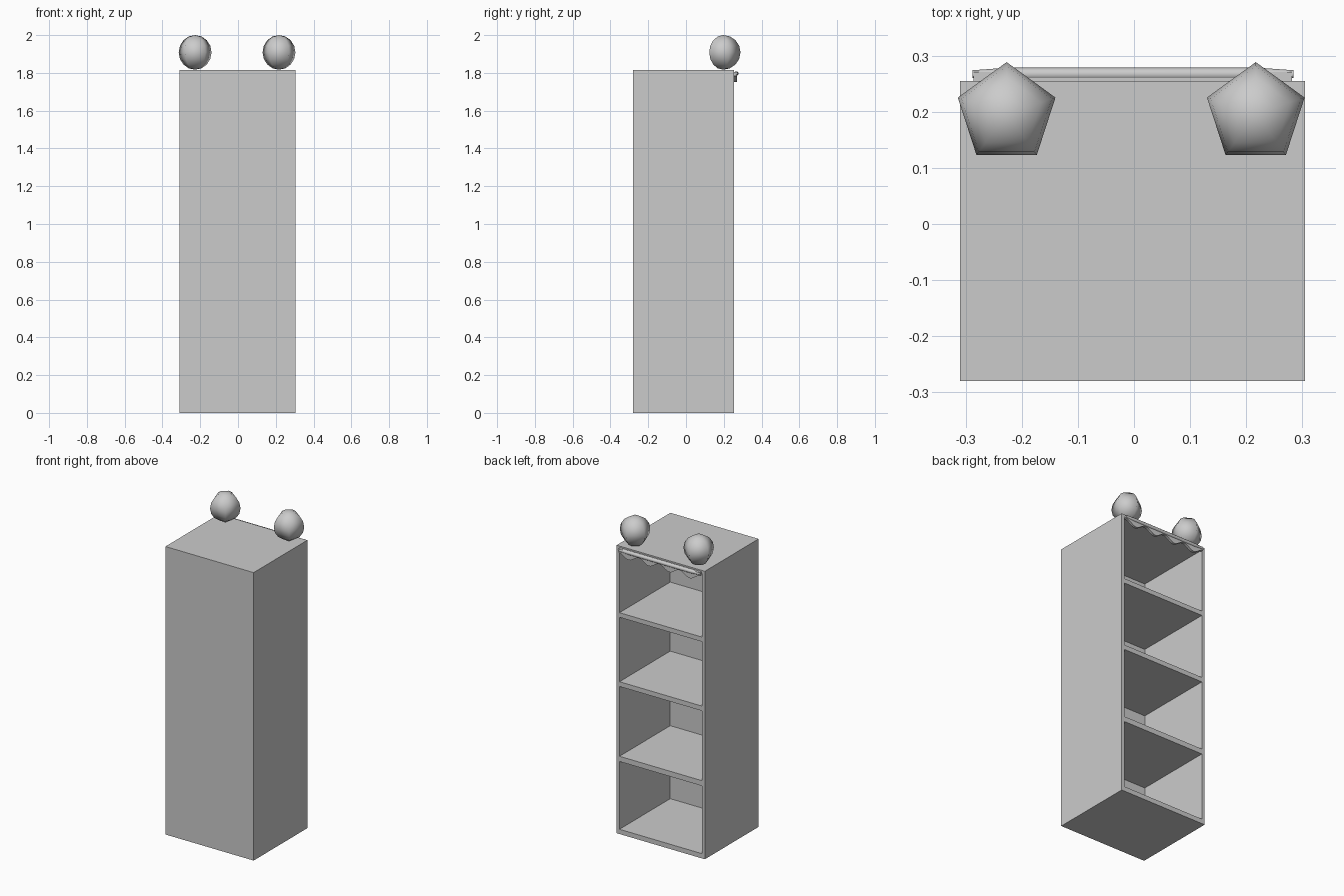
import bpy, bmesh, math
from mathutils import Matrix, Vector

if "Cube" in bpy.data.objects:
    bpy.data.objects.remove(bpy.data.objects["Cube"], do_unlink=True)

# One plain grey for everything
GREY = (0.6, 0.6, 0.6, 1)
grey = bpy.data.materials.new("light_grey")
grey.use_nodes = True
grey.diffuse_color = GREY
grey.node_tree.nodes["Principled BSDF"].inputs["Base Color"].default_value = GREY


def add_box(bm, lo, hi):
    lo, hi = Vector(lo), Vector(hi)
    bmesh.ops.create_cube(bm, size=1, matrix=Matrix.Translation((lo + hi) / 2)
                          @ Matrix.Diagonal((*(hi - lo), 1)))


def make_object(name, bm, smooth_angle=None):
    bmesh.ops.recalc_face_normals(bm, faces=bm.faces)
    mesh = bpy.data.meshes.new(name)
    bm.to_mesh(mesh)
    bm.free()
    mesh.materials.append(grey)
    obj = bpy.data.objects.new(name, mesh)
    bpy.context.collection.objects.link(obj)
    bpy.ops.object.select_all(action='DESELECT')
    obj.select_set(True)
    bpy.context.view_layer.objects.active = obj
    if smooth_angle:
        bpy.ops.object.shade_smooth_by_angle(angle=math.radians(smooth_angle))
    return obj


# Cabinet, open at the back
LEFT, RIGHT, FRONT, BACK, TOP = 0.305, -0.31, -0.28, 0.255, 1.815
WALL = 0.02

bm = bmesh.new()
for floor, ceiling in ((0.03, 0.457), (0.49, 0.93), (0.96, 1.366), (1.395, 1.795)):
    add_box(bm, (RIGHT + WALL, FRONT + 0.03, floor), (LEFT - WALL, BACK + 0.1, ceiling))
cutter = make_object("compartment_cutter", bm)
cutter.hide_render = True

bm = bmesh.new()
add_box(bm, (RIGHT, FRONT, 0), (LEFT, BACK, TOP))
cabinet = make_object("cabinet", bm)
cut = cabinet.modifiers.new("compartments", 'BOOLEAN')
cut.operation = 'DIFFERENCE'
cut.solver = 'EXACT'
cut.object = cutter
bpy.ops.object.modifier_apply(modifier=cut.name)
bpy.data.objects.remove(cutter, do_unlink=True)

# Five-sided finial balls
for name, x in (("right_finial", -0.227), ("left_finial", 0.217)):
    bm = bmesh.new()
    bmesh.ops.create_uvsphere(bm, u_segments=5, v_segments=8, radius=0.0915,
                              matrix=Matrix.Translation((x, 0.197, 1.9085)))
    make_object(name, bm, 80)

# Scalloped valance hanging along the top of the opening
X0, X1, LOBES, STEPS = -0.286, 0.282, 4, 40
bm = bmesh.new()
outline = [(X0, 1.806), (X1, 1.806)]
for i in range(STEPS + 1):
    t = i / STEPS
    wave = math.sin(math.pi * LOBES * t) ** 2
    outline.append((X1 + (X0 - X1) * t, 1.784 - 0.032 * wave))
face = bm.faces.new([bm.verts.new((x, BACK, z)) for x, z in outline])
side = bmesh.ops.extrude_face_region(bm, geom=[face])
bmesh.ops.translate(bm, vec=(0, 0.016, 0),
                    verts=[v for v in side["geom"] if isinstance(v, bmesh.types.BMVert)])
make_object("scalloped_valance", bm, 40)

# Rounded rail with tapered ends above the scallops
bm = bmesh.new()
rings = []
for x, r in ((X0 - 0.002, 0.007), (X0 + 0.06, 0.0115), (X1 - 0.06, 0.0115), (X1 + 0.002, 0.007)):
    rings.append([bm.verts.new((x, 0.267 + r * math.cos(a), 1.797 + r * math.sin(a)))
                  for a in (math.tau * k / 12 for k in range(12))])
for a, b in zip(rings, rings[1:]):
    for k in range(12):
        j = (k + 1) % 12
        bm.faces.new((a[k], a[j], b[j], b[k]))
bm.faces.new(rings[0])
bm.faces.new(rings[-1])
make_object("valance_rail", bm, 40)
